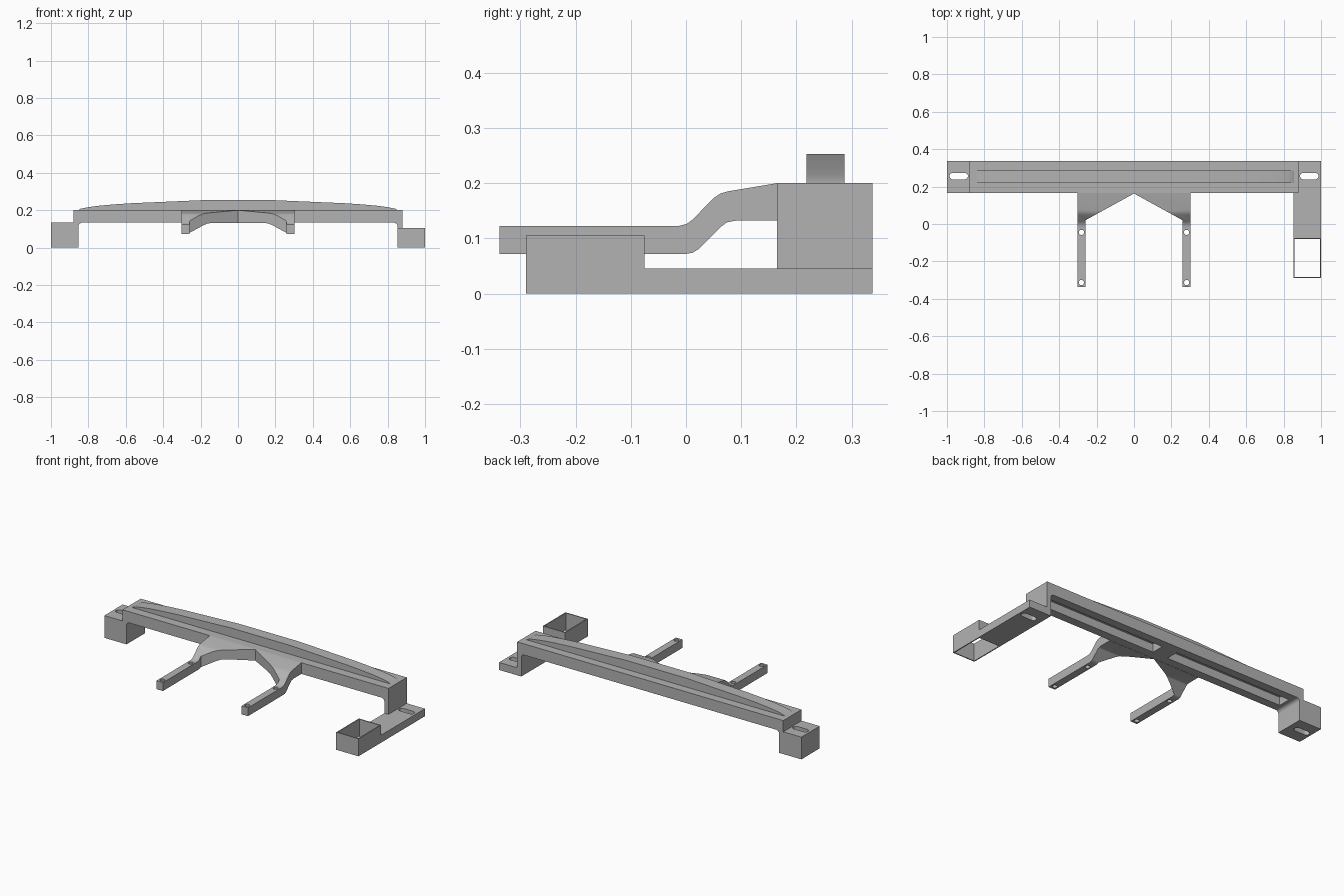
import bpy, bmesh
from math import sin, cos, pi
from mathutils import Vector

if "Cube" in bpy.data.objects:
    bpy.data.objects.remove(bpy.data.objects["Cube"])

grey = bpy.data.materials.new("plain grey")
grey.use_nodes = True
COLOR = (0.45, 0.45, 0.45, 1)
grey.diffuse_color = COLOR
grey.node_tree.nodes["Principled BSDF"].inputs["Base Color"].default_value = COLOR


def prism(name, outline, axis, lo, hi):
    """Extrude a 2D outline along an axis from lo to hi."""
    def place(p, t):
        return {"x": (t, p[0], p[1]), "y": (p[0], t, p[1]), "z": (p[0], p[1], t)}[axis]
    bm = bmesh.new()
    face = bm.faces.new([bm.verts.new(place(p, lo)) for p in outline])
    geom = bmesh.ops.extrude_face_region(bm, geom=[face])["geom"]
    shift = Vector(place((0, 0), hi - lo))
    bmesh.ops.translate(bm, vec=shift, verts=[g for g in geom if isinstance(g, bmesh.types.BMVert)])
    bmesh.ops.recalc_face_normals(bm, faces=bm.faces)
    mesh = bpy.data.meshes.new(name)
    bm.to_mesh(mesh)
    bm.free()
    mesh.materials.append(grey)
    obj = bpy.data.objects.new(name, mesh)
    bpy.context.collection.objects.link(obj)
    return obj


def rect(x0, x1, y0, y1):
    return [(x0, y0), (x1, y0), (x1, y1), (x0, y1)]


def slot(x, y, half, r, n=10):
    """Rounded slot outline; half = 0 gives a circle."""
    pts = []
    for side in (1, -1):
        for i in range(n + (1 if half else 0)):
            a = -pi / 2 + pi * i / n
            pts.append((x + side * (half + r * cos(a)), y + side * r * sin(a)))
    return pts


def cut(obj, cutters):
    for c in cutters:
        mod = obj.modifiers.new("cut", "BOOLEAN")
        mod.operation = "DIFFERENCE"
        mod.solver = "EXACT"
        mod.object = c
        bpy.context.view_layer.objects.active = obj
        bpy.ops.object.modifier_apply(modifier=mod.name)
        bpy.data.objects.remove(c)


def smooth(obj, angle=0.45):
    bpy.ops.object.select_all(action="DESELECT")
    obj.select_set(True)
    bpy.context.view_layer.objects.active = obj
    bpy.ops.object.shade_smooth_by_angle(angle=angle)


BACK, FRONT = 0.338, 0.165
LEG, R = 0.853, 0.02

# Cross beam with end legs and feet, filleted under the inner corners
fillet = [(LEG - R + R * cos(a), 0.113 + R * sin(a)) for a in [pi / 2 * i / 6 for i in range(7)]]
outline = [(-1, 0), (-LEG, 0)]
outline += [(-x, z) for x, z in fillet]
outline += fillet[::-1]
outline += [(LEG, 0), (1, 0), (1, 0.045), (0.88, 0.045), (0.88, 0.2),
            (-0.88, 0.2), (-0.88, 0.133), (-1, 0.133)]
beam = prism("cross_beam", outline, "y", FRONT, BACK)
cutters = []
for s in (-1, 1):
    cutters.append(prism("slot_cutter", slot(s * 0.937, 0.256, 0.031, 0.018), "z", -0.1, 0.3))
    cutters.append(prism("pocket_cutter", rect(*sorted((s * 0.05, s * 0.82)), 0.215, 0.29), "z", 0.1, 0.182))
cut(beam, cutters)
smooth(beam)

# Arched stiffening rib on top
half = [(0.2, 0.253), (0.57, 0.237), (0.66, 0.231), (0.74, 0.224), (0.8, 0.216), (0.84, 0.208), (0.855, 0.2)]
arch = [(-x, z) for x, z in half[::-1]] + half + [(0.855, 0.19), (-0.855, 0.19)]
rib = prism("top_rib", arch, "y", 0.218, 0.287)
smooth(rib)

# Side bar running forward from the left foot
prism("side_bar", rect(LEG, 1, 0, 0.045), "y", -0.075, FRONT)

# Open square socket at the front of the side bar
socket = prism("open_socket", rect(LEG, 1, -0.29, -0.075), "z", 0, 0.105)
cut(socket, [prism("socket_cutter", rect(LEG + 0.006, 0.994, -0.284, -0.081), "z", -0.1, 0.3)])

# Forked bracket: bent plate with a peaked notch, leaving two arms
bend = [(-0.338, 0.072), (0.0, 0.072), (0.012, 0.074), (0.022, 0.08), (0.062, 0.12), (0.074, 0.129),
        (0.09, 0.132), (FRONT, 0.132), (FRONT, 0.2), (0.075, 0.185), (0.062, 0.181), (0.05, 0.173),
        (0.012, 0.134), (0.001, 0.126), (-0.015, 0.122), (-0.338, 0.122)]
bracket = prism("forked_bracket", bend, "x", -0.303, 0.303)
notch = [(-0.26, -0.5), (0.26, -0.5), (0.26, 0.02), (0, FRONT - 0.002), (-0.26, 0.02)]
cutters = [prism("notch_cutter", notch, "z", -0.1, 0.4)]
for x in (-0.281, 0.281):
    for y in (-0.313, -0.045):
        cutters.append(prism("hole_cutter", slot(x, y, 0, 0.014), "z", -0.1, 0.4))
cut(bracket, cutters)
smooth(bracket)
